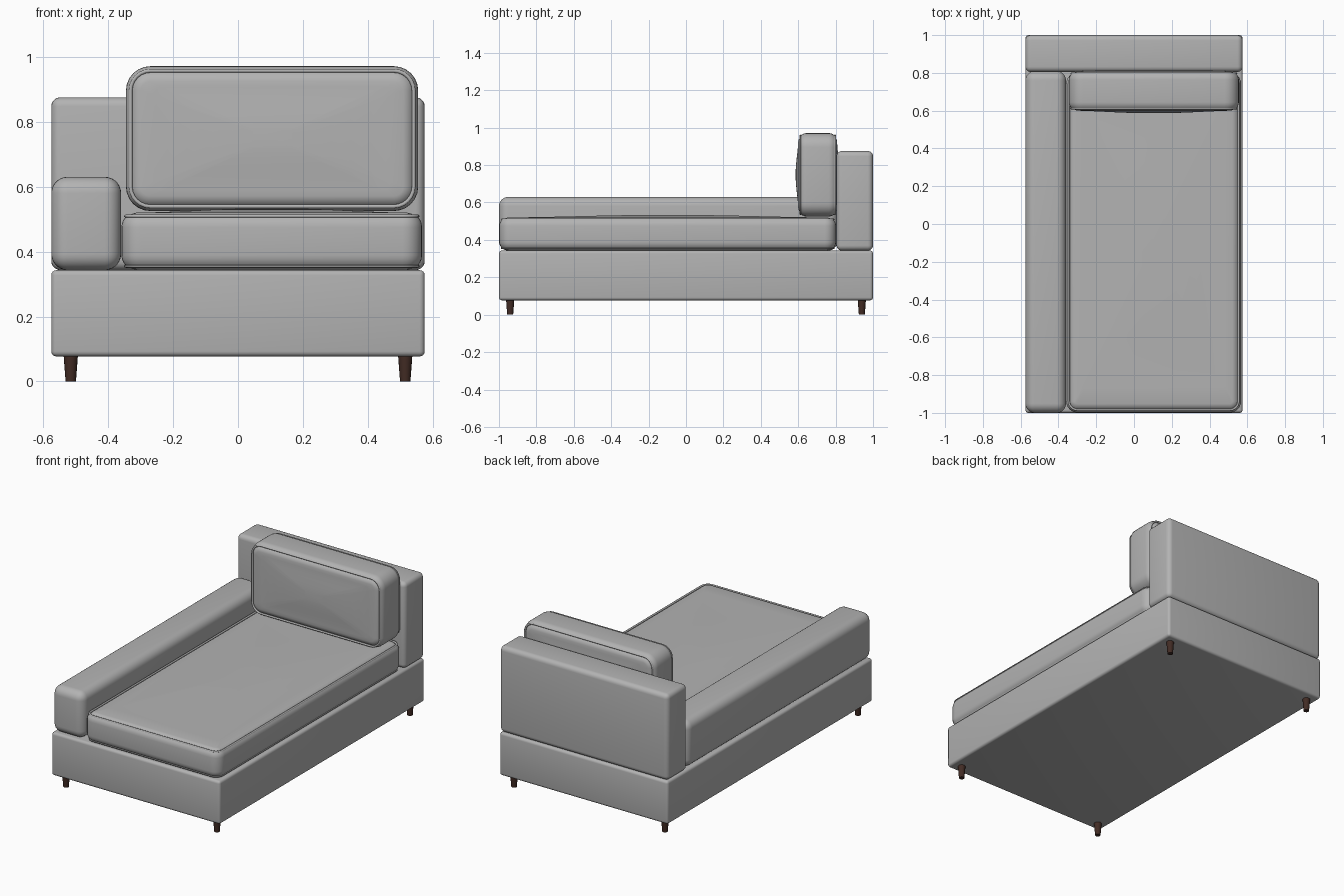
import bpy, bmesh, math
from mathutils import Vector, Matrix

cube = bpy.data.objects.get("Cube")
if cube:
    bpy.data.objects.remove(cube, do_unlink=True)


def material(name, rgb):
    mat = bpy.data.materials.new(name)
    mat.use_nodes = True
    mat.diffuse_color = (*rgb, 1)
    mat.node_tree.nodes["Principled BSDF"].inputs["Base Color"].default_value = (*rgb, 1)
    return mat


fabric = material("grey fabric", (0.45, 0.45, 0.45))
wood = material("dark brown wood", (0.055, 0.025, 0.018))


def finish(name, bm, mat, angle=40):
    bmesh.ops.recalc_face_normals(bm, faces=bm.faces)
    mesh = bpy.data.meshes.new(name)
    bm.to_mesh(mesh)
    bm.free()
    mesh.materials.append(mat)
    obj = bpy.data.objects.new(name, mesh)
    bpy.context.collection.objects.link(obj)
    bpy.ops.object.select_all(action="DESELECT")
    obj.select_set(True)
    bpy.context.view_layer.objects.active = obj
    bpy.ops.object.shade_smooth_by_angle(angle=math.radians(angle))
    return obj


def rounded_box(name, low, high, radius, segments=5):
    """Upholstered block between two corners with rounded edges."""
    low, high = Vector(low), Vector(high)
    bm = bmesh.new()
    bmesh.ops.create_cube(bm, size=1)
    bmesh.ops.scale(bm, vec=high - low, verts=bm.verts)
    bmesh.ops.translate(bm, vec=(low + high) / 2, verts=bm.verts)
    bmesh.ops.bevel(bm, geom=bm.edges[:], offset=radius, segments=segments,
                    profile=0.5, affect="EDGES")
    finish(name, bm, fabric)


def outline(a, b, r, steps=6):
    """Rounded rectangle of half sizes a and b."""
    points = []
    for i, (sx, sy) in enumerate(((1, 1), (-1, 1), (-1, -1), (1, -1))):
        for k in range(steps + 1):
            t = (i + k / steps) * math.pi / 2
            points.append((sx * (a - r) + r * math.cos(t), sy * (b - r) + r * math.sin(t)))
    return points


def cushion(name, center, a, b, thick, radius, bulge, matrix=Matrix()):
    """Box cushion: rounded border, raised piping and domed panels on both sides."""
    edge = 0.045
    # Border rounding, then the piping ridge, as (inset, height)
    profile = [(edge * (1 - math.cos(t)), thick - edge + edge * math.sin(t))
               for t in (math.radians(d) for d in (0, 15, 30, 42))]
    corner = Vector((0.014, thick - 0.012))
    for d in (190, 150, 115, 80, 45, 10, -40):
        t = math.radians(d)
        profile.append((corner.x + 0.006 * math.cos(t), corner.y + 0.006 * math.sin(t)))
    profile += [(0.024, thick - 0.010), (0.034, thick - 0.003), (0.046, thick)]

    bm = bmesh.new()
    half = []
    for inset, h in profile:
        half.append([(x, y, h) for x, y in outline(a - inset, b - inset, radius - inset)])
    rim = half[-1]
    u, v = a - 0.046, b - 0.046
    for s in (0.9, 0.75, 0.6, 0.45, 0.3, 0.15):
        half.append([(x * s, y * s,
                      thick + bulge * (1 - (x * s / u) ** 2) * (1 - (y * s / v) ** 2))
                     for x, y, _ in rim])
    rings = [[(x, y, -h) for x, y, h in ring] for ring in reversed(half)] + half
    loops = [[bm.verts.new(p) for p in ring] for ring in rings]
    n = len(rim)
    for lower, upper in zip(loops, loops[1:]):
        for i in range(n):
            j = (i + 1) % n
            bm.faces.new((lower[i], lower[j], upper[j], upper[i]))
    bm.faces.new(loops[0][::-1])
    bm.faces.new(loops[-1])
    bmesh.ops.transform(bm, matrix=Matrix.Translation(center) @ matrix, verts=bm.verts)
    finish(name, bm, fabric, 50)


# Upholstered frame
rounded_box("base", (-0.575, -1, 0.077), (0.575, 1, 0.343), 0.016, 4)
rounded_box("backrest", (-0.575, 0.805, 0.343), (0.575, 1, 0.875), 0.028)
rounded_box("right_armrest", (-0.575, -1, 0.343), (-0.36, 0.81, 0.63), 0.05, 7)

# Loose cushions
cushion("seat_cushion", (0.104, -0.098, 0.432), 0.463, 0.9, 0.088, 0.06, 0.014)
cushion("back_cushion", (0.105, 0.704, 0.748), 0.45, 0.223, 0.104, 0.075, 0.014,
        Matrix.Rotation(math.pi / 2, 4, "X"))

# Tapered legs
for side, sx in (("right", -1), ("left", 1)):
    for end, sy in (("front", -1), ("back", 1)):
        bm = bmesh.new()
        bmesh.ops.create_cone(bm, cap_ends=True, segments=16, radius1=0.016,
                              radius2=0.022, depth=0.08)
        bmesh.ops.translate(bm, vec=(sx * 0.515, sy * 0.94, 0.04), verts=bm.verts)
        finish(f"{end}_{side}_leg", bm, wood)
